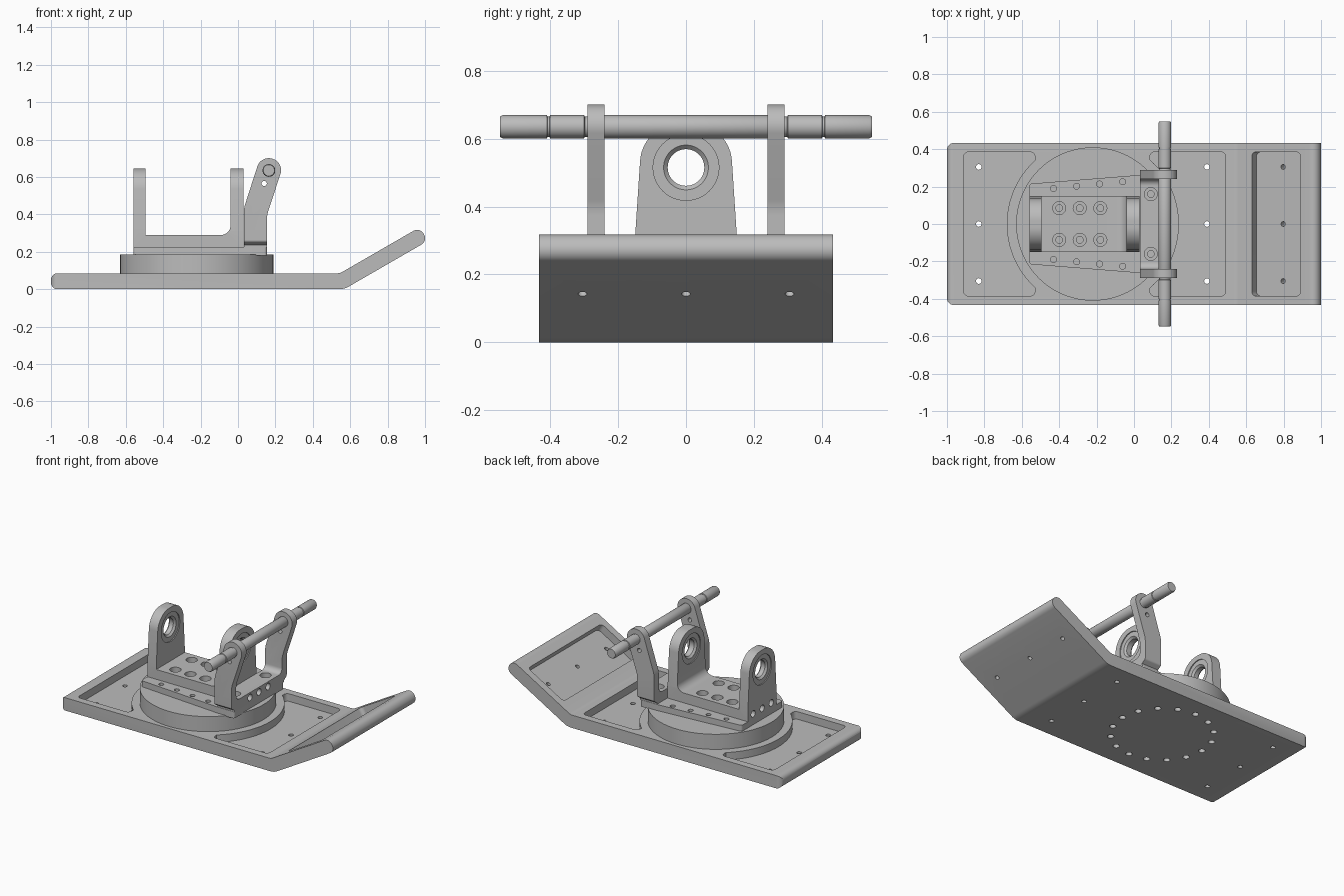
import bpy, bmesh, math
from mathutils import Vector, Matrix

if "Cube" in bpy.data.objects:
    bpy.data.objects.remove(bpy.data.objects["Cube"], do_unlink=True)

GREY = (0.5, 0.5, 0.5, 1)
steel = bpy.data.materials.new("plain grey")
steel.use_nodes = True
steel.diffuse_color = GREY
steel.node_tree.nodes["Principled BSDF"].inputs["Base Color"].default_value = GREY


def rounded(corners, seg=8):
    """Outline from (u, v, radius) corners; the radius may be left out."""
    out = []
    for i, c in enumerate(corners):
        p = Vector(c[:2])
        r = c[2] if len(c) > 2 else 0
        if not r:
            out.append(p)
            continue
        a = (Vector(corners[i - 1][:2]) - p).normalized()
        b = (Vector(corners[(i + 1) % len(corners)][:2]) - p).normalized()
        half = a.angle(b) / 2
        centre = p + (a + b).normalized() * r / math.sin(half)
        start = p + a * r / math.tan(half) - centre
        end = p + b * r / math.tan(half) - centre
        sweep = start.angle_signed(end)
        for k in range(seg + 1):
            out.append(centre + Matrix.Rotation(-sweep * k / seg, 2) @ start)
    return out


def box_outline(u0, u1, v, r=0):
    return rounded([(u0, -v, r), (u1, -v, r), (u1, v, r), (u0, v, r)])


def circle(u, v, r, seg=32):
    return [Vector((u + r * math.cos(math.tau * k / seg), v + r * math.sin(math.tau * k / seg)))
            for k in range(seg)]


def prism(name, outlines, w0, w1, axis="z"):
    """Extrude one or more disjoint outlines along an axis."""
    place = {"z": lambda u, v, w: (u, v, w), "y": lambda u, v, w: (u, w, v),
             "x": lambda u, v, w: (w, u, v)}[axis]
    bm = bmesh.new()
    for pts in outlines:
        low = [bm.verts.new(place(p[0], p[1], w0)) for p in pts]
        high = [bm.verts.new(place(p[0], p[1], w1)) for p in pts]
        bm.faces.new(low)
        bm.faces.new(high)
        for i in range(len(pts)):
            bm.faces.new((low[i - 1], low[i], high[i], high[i - 1]))
    return finish_mesh(name, bm)


def finish_mesh(name, bm):
    bmesh.ops.recalc_face_normals(bm, faces=bm.faces)
    mesh = bpy.data.meshes.new(name)
    bm.to_mesh(mesh)
    bm.free()
    mesh.materials.append(steel)
    ob = bpy.data.objects.new(name, mesh)
    bpy.context.collection.objects.link(ob)
    return ob


def lathe(name, profile, matrix, seg=48):
    """Spin a closed (radius, height) profile about z, then place it."""
    bm = bmesh.new()
    rings = []
    for k in range(seg):
        t = math.tau * k / seg
        rings.append([bm.verts.new((r * math.cos(t), r * math.sin(t), h)) for r, h in profile])
    for k in range(seg):
        a, b = rings[k - 1], rings[k]
        for i in range(len(profile)):
            bm.faces.new((a[i - 1], a[i], b[i], b[i - 1]))
    bmesh.ops.remove_doubles(bm, verts=bm.verts, dist=1e-5)
    bm.transform(matrix)
    return finish_mesh(name, bm)


def carve(ob, cutter, op="DIFFERENCE"):
    mod = ob.modifiers.new("carve", "BOOLEAN")
    mod.operation, mod.object, mod.solver = op, cutter, "EXACT"
    bpy.context.view_layer.update()
    deps = bpy.context.evaluated_depsgraph_get()
    mesh = bpy.data.meshes.new_from_object(ob.evaluated_get(deps))
    ob.modifiers.clear()
    ob.data = mesh
    bpy.data.objects.remove(cutter, do_unlink=True)


def holes(ob, points, r, w0, w1, axis="z", matrix=None):
    drill = prism("drill", [circle(u, v, r, 20) for u, v in points], w0, w1, axis)
    if matrix:
        drill.data.transform(matrix)
    carve(ob, drill)


CX = -0.22                     # turntable centre
W, T = 0.433, 0.085            # plate half width and thickness
ROWS = (-0.305, 0, 0.305)

# Base plate: flat bed with an upturned end
d, n = Vector((0.866, 0.5)), Vector((-0.5, 0.866))
toe = Vector((0.568, 0)) + d * 0.516
lip = toe + n * T
plate = prism("base_plate", [rounded([
    (-1, 0, 0.035), (0.568, 0, 0.1), (*toe, 0.04), (*lip, 0.04),
    (0.545, T, 0.05), (-1, T, 0.035)])], -W, W, "y")
carve(plate, prism("plan", [rounded([
    (-1.001, -W - 0.001, 0.04), (1.2, -W - 0.001), (1.2, W + 0.001),
    (-1.001, W + 0.001, 0.04)])], -1, 1), "INTERSECT")

# Recesses either side of the turntable
for x0, x1 in ((-0.91, -0.53), (0.085, 0.49)):
    recess = prism("recess", [box_outline(x0, x1, 0.385, 0.025)], T - 0.05, 0.2)
    carve(recess, prism("island", [circle(CX, 0, 0.46, 96)], -1, 1))
    carve(plate, recess)

# Recess and holes in the upturned end
tilt = Matrix.Translation((0.545, 0, T)) @ Matrix.Rotation(math.radians(-30), 4, "Y")
recess = prism("recess", [box_outline(0.098, 0.398, 0.385, 0.025)], -0.05, 0.05)
recess.data.transform(tilt)
carve(plate, recess)
holes(plate, [(0.262, y) for y in ROWS], 0.013, -0.2, 0.1, matrix=tilt)
holes(plate, [(x, y) for x in (-0.83, 0.39) for y in ROWS], 0.015, -0.1, 0.2)

# Ring of bolt holes underneath
holes(plate, circle(CX, 0, 0.31, 16), 0.02, -0.1, 0.05)

# Turntable
table = prism("turntable", [circle(CX, 0, 0.41, 96)], T - 0.01, 0.185)

# Tapered mounting flange
flange = prism("mounting_flange", [rounded([
    (-0.56, -0.215, 0.015), (0.03, -0.262), (0.155, -0.262, 0.015),
    (0.155, 0.262, 0.015), (0.03, 0.262), (-0.56, 0.215, 0.015)])], 0.18, 0.225)
holes(flange, [(-0.43 + 0.123 * k, s * (0.19 + 0.012 * k)) for k in range(4) for s in (-1, 1)],
      0.016, 0.195, 0.3)

# Clevis: U section trimmed to arched ears
HUB = 0.515
clevis = prism("clevis", [rounded([
    (-0.56, 0.22), (0.03, 0.22), (0.03, 0.7), (-0.04, 0.7),
    (-0.04, 0.29, 0.05), (-0.495, 0.29), (-0.495, 0.7), (-0.56, 0.7)])], -0.2, 0.2, "y")
carve(clevis, prism("ear_shape", [rounded([
    (-0.15, 0.2), (0.15, 0.2), (0.15, 0.31), (0.128, HUB + 0.13, 0.118),
    (-0.128, HUB + 0.13, 0.118), (-0.15, 0.31)], 20)], -1, 1, "x"), "INTERSECT")
carve(clevis, prism("bore", [circle(0, HUB, 0.097, 48)], -1, 1, "x"))
bolts = [(x, y) for x in (-0.4, -0.29, -0.18) for y in (-0.085, 0.085)]
holes(clevis, bolts, 0.035, 0.25, 0.4)
holes(clevis, bolts, 0.018, 0.23, 0.4)
holes(clevis, [(y, 0.257) for y in (-0.095, 0, 0.095)], 0.022, -0.7, -0.52, "x")

# Bushings in both ears, with chamfered bores
for side, x0, x1 in (("rear", -0.56, -0.495), ("front", -0.04, 0.03)):
    h = (x1 - x0) / 2 - 0.006
    lathe(side + "_bushing", [(0.054, -h + 0.012), (0.066, -h), (0.0975, -h),
                              (0.0975, h), (0.066, h), (0.054, h - 0.012)],
          Matrix.Translation(((x0 + x1) / 2, 0, HUB)) @ Matrix.Rotation(math.pi / 2, 4, "Y"))

# Twin-arm yoke: side outline trimmed by a U section
PIN_X, PIN_Z = 0.165, 0.635
yoke = prism("twin_arm_yoke", [rounded([
    (0.031, 0.224), (0.155, 0.224), (0.155, 0.397, 0.15), (0.247, 0.677, 0.064),
    (0.123, 0.717, 0.064), (0.031, 0.432, 0.15)], 14)], -0.4, 0.4, "y")
carve(yoke, prism("u_shape", [rounded([
    (-0.26, 0.2), (0.26, 0.2), (0.26, 0.235), (0.29, 0.255, 0.015), (0.29, 0.8), (0.24, 0.8),
    (0.24, 0.29, 0.035), (-0.24, 0.29, 0.035), (-0.24, 0.8), (-0.29, 0.8),
    (-0.29, 0.255, 0.015), (-0.26, 0.235)])], -1, 1, "x"), "INTERSECT")
holes(yoke, [(0.14, 0.565)], 0.014, -0.5, 0.5, "y")
seats = [(0.09, -0.16), (0.09, 0.16)]
holes(yoke, seats, 0.035, 0.25, 0.4)
holes(yoke, seats, 0.018, 0.23, 0.4)
holes(yoke, [(y, 0.257) for y in (-0.095, 0, 0.095)], 0.022, 0.12, 0.3, "x")

# Cross rod with retaining grooves
R, G = 0.034, 0.030
half = [(R, 0.285), (G, 0.292), (G, 0.298), (R, 0.3), (R, 0.4), (G, 0.402), (G, 0.408),
        (R, 0.41), (R, 0.54), (G, 0.548), (0, 0.548)]
lathe("cross_rod", [(r, -h) for r, h in reversed(half)] + half,
      Matrix.Translation((PIN_X, 0, PIN_Z)) @ Matrix.Rotation(math.pi / 2, 4, "X"), 32)

# Smooth the curved faces, keep the edges crisp
bpy.ops.object.select_all(action="DESELECT")
for ob in bpy.context.scene.objects:
    if ob.type == "MESH" and steel.name in ob.data.materials:
        ob.select_set(True)
        bpy.context.view_layer.objects.active = ob
bpy.ops.object.shade_smooth_by_angle(angle=math.radians(30))
